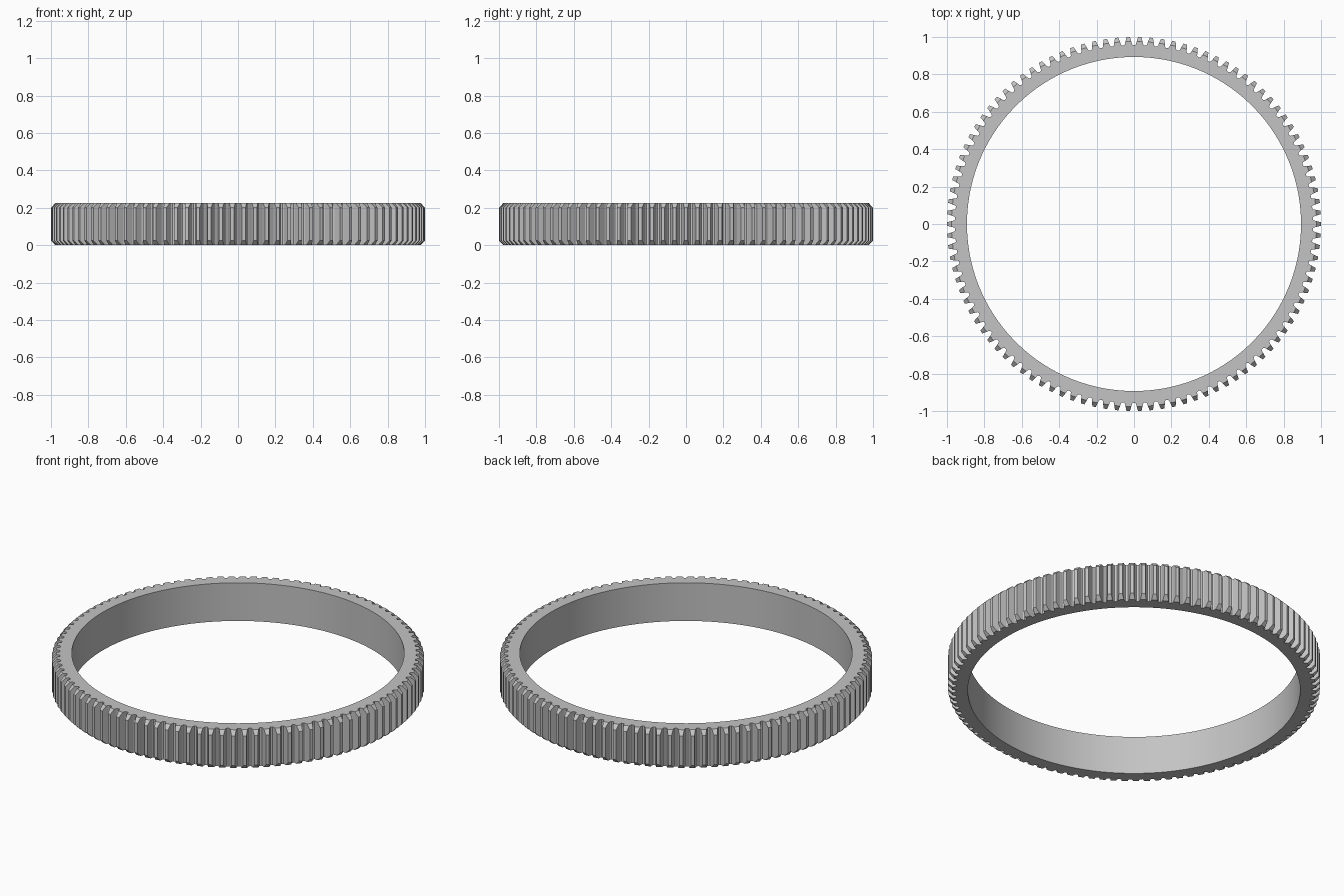
import bpy, bmesh
from math import pi, sin, cos, radians

cube = bpy.data.objects.get("Cube")
if cube:
    bpy.data.objects.remove(cube, do_unlink=True)

TEETH = 102
BORE = 0.893
HEIGHT = 0.226
CHAMFER = 0.025
PITCH = 2 * pi / TEETH

# Tooth flank: radius and half-width as a fraction of the pitch
FLANK = [(0.957, 0.40), (0.962, 0.32), (0.976, 0.26), (1.0, 0.15)]

steel = bpy.data.materials.new("steel grey")
steel.use_nodes = True
colour = (0.55, 0.55, 0.55, 1)
steel.diffuse_color = colour
steel.node_tree.nodes["Principled BSDF"].inputs["Base Color"].default_value = colour

bm = bmesh.new()


def ring(points, z):
    """Repeat a one-tooth list of (radius, pitch fraction) around the axis."""
    return [[bm.verts.new((r * cos((i + a) * PITCH), r * sin((i + a) * PITCH), z))
             for r, a in points] for i in range(TEETH)]


def flat(rows):
    return [v for row in rows for v in row]


def bridge(low, high):
    """Join two closed loops of equal length with quads."""
    n = len(low)
    for i in range(n):
        j = (i + 1) % n
        bm.faces.new((low[i], low[j], high[j], high[i]))


outline = [(r, -a) for r, a in FLANK] + [(r, a) for r, a in reversed(FLANK)]
short = [p for p in outline if p[0] < 1]
half = len(short) // 2

# Straight section of the teeth
low = ring(outline, CHAMFER)
high = ring(outline, HEIGHT - CHAMFER)
bridge(flat(low), flat(high))

# Each end: chamfered tooth tips, flat rim face
bores = []
for z, body in ((0, low), (HEIGHT, high)):
    end = ring(short, z)
    bore = ring([(BORE, -0.5), (BORE, 0)], z)
    bores.append(flat(bore))
    for i in range(TEETH):
        e, b, nxt = end[i], body[i], (i + 1) % TEETH
        base = b[:half] + b[half + 2:]
        for k in range(len(e) - 1):
            if k != half - 1:
                bm.faces.new((base[k], base[k + 1], e[k + 1], e[k]))
        # Flank corners and sloping tip
        bm.faces.new((b[half - 1], b[half], e[half - 1]))
        bm.faces.new((b[half], b[half + 1], e[half], e[half - 1]))
        bm.faces.new((b[half + 1], b[half + 2], e[half]))
        # Floor of the gap to the next tooth
        bm.faces.new((b[-1], body[nxt][0], end[nxt][0], e[-1]))
        # Rim face below the tooth and below the gap
        bm.faces.new(e + [bore[nxt][0], bore[i][1], bore[i][0]])
        bm.faces.new((e[-1], end[nxt][0], bore[nxt][0]))

# Smooth inner bore
bridge(*bores)

bmesh.ops.recalc_face_normals(bm, faces=bm.faces[:])
mesh = bpy.data.meshes.new("ring_gear")
bm.to_mesh(mesh)
bm.free()
mesh.materials.append(steel)

gear = bpy.data.objects.new("ring_gear", mesh)
bpy.context.collection.objects.link(gear)
bpy.ops.object.select_all(action='DESELECT')
gear.select_set(True)
bpy.context.view_layer.objects.active = gear
bpy.ops.object.shade_smooth_by_angle(angle=radians(25))
